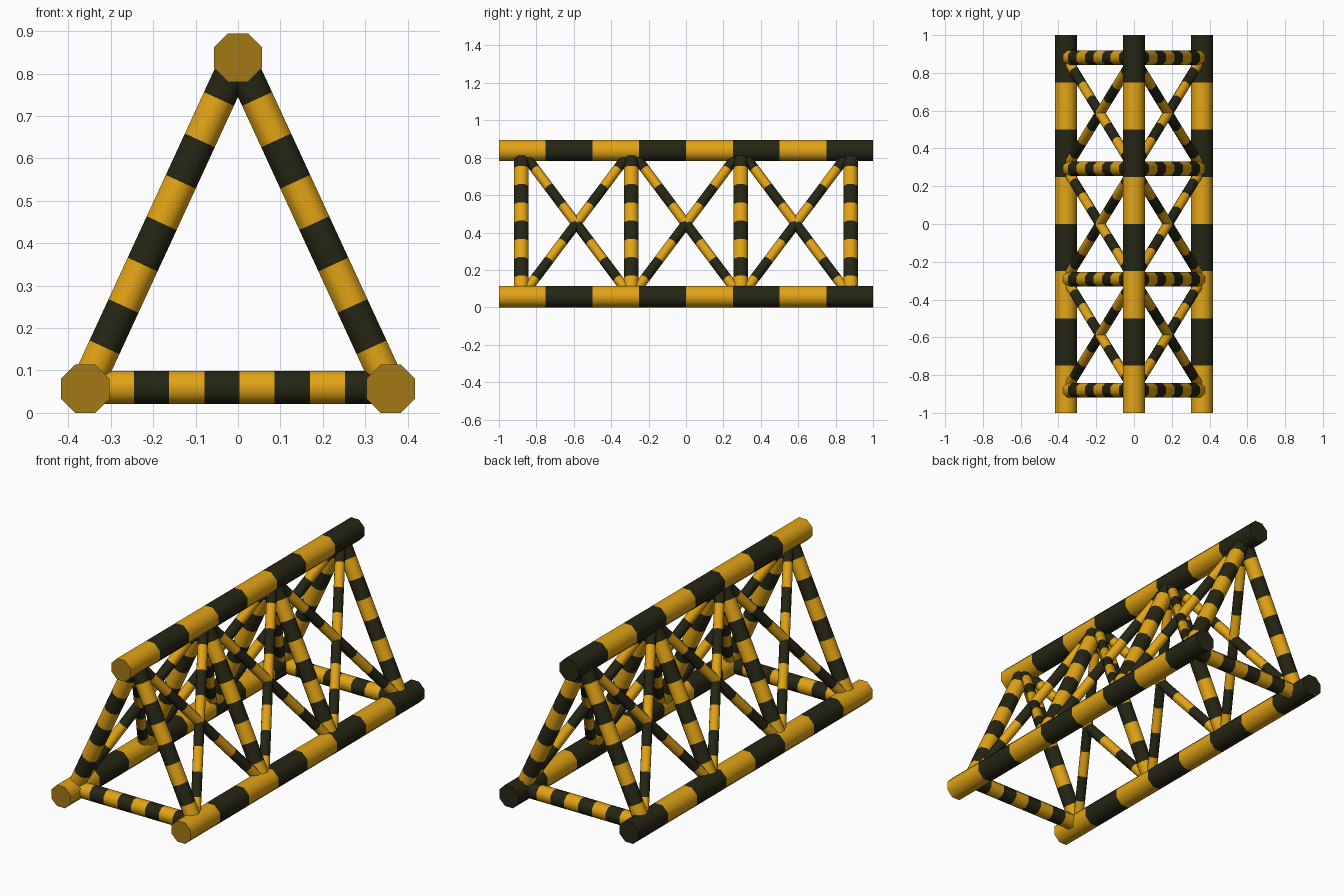
import bpy, bmesh, math
from mathutils import Vector

if "Cube" in bpy.data.objects:
    bpy.data.objects.remove(bpy.data.objects["Cube"])


def material(name, rgb):
    m = bpy.data.materials.new(name)
    m.diffuse_color = (*rgb, 1)
    m.use_nodes = True
    m.node_tree.nodes["Principled BSDF"].inputs["Base Color"].default_value = m.diffuse_color
    return m


MATS = [material("warning_yellow", (0.76, 0.37, 0.008)),
        material("near_black", (0.019, 0.019, 0.007)),
        material("cut_end_brown", (0.36, 0.19, 0.008))]
SIDES, BANDS = 8, 8


def striped_tube(name, start, end, radius, start_cap=0):
    """Octagonal tube with alternating yellow and black bands."""
    a, b = Vector(start), Vector(end)
    d = (b - a).normalized()
    up = Vector((0, 1, 0)) if abs(d.y) < 0.9 else Vector((0, 0, 1))
    u = d.cross(up).normalized()
    v = u.cross(d)
    bm = bmesh.new()
    rings = []
    for i in range(BANDS + 1):
        c = a.lerp(b, i / BANDS)
        ring = []
        for k in range(SIDES):
            t = 2 * math.pi * (k + 0.5) / SIDES
            ring.append(bm.verts.new(c + radius * (math.cos(t) * u + math.sin(t) * v)))
        rings.append(ring)
    for i in range(BANDS):
        for k in range(SIDES):
            n = (k + 1) % SIDES
            f = bm.faces.new((rings[i][k], rings[i][n], rings[i + 1][n], rings[i + 1][k]))
            f.material_index = i % 2
    bm.faces.new(rings[0]).material_index = start_cap
    bm.faces.new(rings[-1]).material_index = (BANDS - 1) % 2
    bmesh.ops.recalc_face_normals(bm, faces=bm.faces)
    me = bpy.data.meshes.new(name)
    bm.to_mesh(me)
    bm.free()
    for m in MATS:
        me.materials.append(m)
    ob = bpy.data.objects.new(name, me)
    bpy.context.collection.objects.link(ob)
    bpy.ops.object.select_all(action='DESELECT')
    ob.select_set(True)
    bpy.context.view_layer.objects.active = ob
    bpy.ops.object.shade_smooth_by_angle(angle=math.radians(60))
    return ob


HALF, LOW, HIGH = 0.36, 0.057, 0.838
R_CHORD = 0.057 / math.cos(math.pi / 8)
FRAMES = [-0.88, -0.293, 0.293, 0.88]

# Three long chords
for name, x, z in (("left_chord", -HALF, LOW), ("right_chord", HALF, LOW), ("top_chord", 0, HIGH)):
    striped_tube(name, (x, -1, z), (x, 1, z), R_CHORD, 2)

# Sloping frame posts and crossed diagonal braces on both sides
for side, s in (("left", -1), ("right", 1)):
    for y in FRAMES:
        striped_tube(side + "_post", (s * HALF, y, LOW), (0, y, HIGH), 0.042)
    for y0, y1 in zip(FRAMES, FRAMES[1:]):
        striped_tube(side + "_brace", (s * HALF, y0, LOW), (0, y1, HIGH), 0.027)
        striped_tube(side + "_brace", (s * HALF, y1, LOW), (0, y0, HIGH), 0.027)

# Bottom cross bars at the two ends
for y in (FRAMES[0], FRAMES[-1]):
    striped_tube("bottom_bar", (-0.328, y, 0.06), (0.335, y, 0.06), 0.042)
